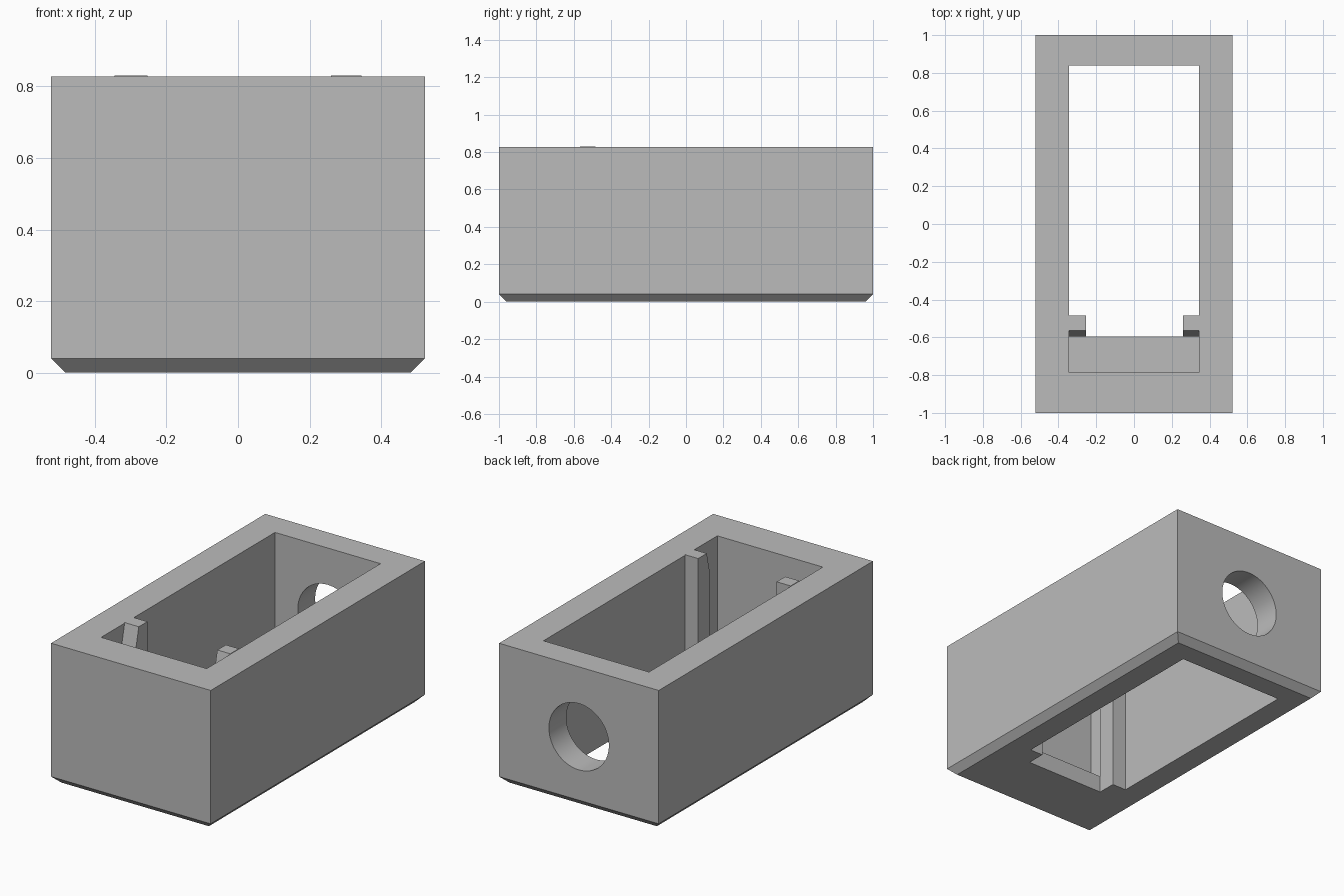
import bpy, bmesh, math

if "Cube" in bpy.data.objects:
    bpy.data.objects.remove(bpy.data.objects["Cube"], do_unlink=True)

HALF_X, HEIGHT, CHAMFER = 0.522, 0.828, 0.04
INNER_X = 0.345

grey = bpy.data.materials.new("plain_grey")
grey.use_nodes = True
grey.diffuse_color = (0.5, 0.5, 0.5, 1)
grey.node_tree.nodes["Principled BSDF"].inputs["Base Color"].default_value = (0.5, 0.5, 0.5, 1)


def make_object(name, bm):
    bmesh.ops.recalc_face_normals(bm, faces=bm.faces)
    mesh = bpy.data.meshes.new(name)
    bm.to_mesh(mesh)
    bm.free()
    mesh.materials.append(grey)
    obj = bpy.data.objects.new(name, mesh)
    bpy.context.collection.objects.link(obj)
    return obj


def prism(name, profile, x0, x1):
    """Extrude a (y, z) profile along x."""
    bm = bmesh.new()
    face = bm.faces.new([bm.verts.new((x0, y, z)) for y, z in profile])
    ext = bmesh.ops.extrude_face_region(bm, geom=[face])
    verts = [g for g in ext["geom"] if isinstance(g, bmesh.types.BMVert)]
    bmesh.ops.translate(bm, verts=verts, vec=(x1 - x0, 0, 0))
    return make_object(name, bm)


def cut(target, cutter):
    mod = target.modifiers.new("cut", 'BOOLEAN')
    mod.operation = 'DIFFERENCE'
    mod.solver = 'EXACT'
    mod.object = cutter
    bpy.context.view_layer.objects.active = target
    bpy.ops.object.modifier_apply(modifier=mod.name)
    bpy.data.objects.remove(cutter, do_unlink=True)


# Outer block with a chamfer around the bottom
housing = prism("housing", [(-1, 0), (1, 0), (1, HEIGHT), (-1, HEIGHT)], -HALF_X, HALF_X)
bm = bmesh.new()
bm.from_mesh(housing.data)
bottom = [e for e in bm.edges if all(v.co.z < 0.001 for v in e.verts)]
bmesh.ops.bevel(bm, geom=bottom, offset=CHAMFER, segments=1, affect='EDGES')
bm.to_mesh(housing.data)
bm.free()

# Through opening that leaves a low ledge inside the front wall
cut(housing, prism("cavity_cutter",
                   [(-0.785, 0.1), (-0.595, 0.1), (-0.595, -0.1),
                    (0.838, -0.1), (0.838, 1), (-0.785, 1)],
                   -INNER_X, INNER_X))

# Round hole in the back wall
bpy.ops.mesh.primitive_cylinder_add(vertices=64, radius=0.196, depth=0.4,
                                    location=(0, 0.95, 0.415),
                                    rotation=(math.pi / 2, 0, 0))
cut(housing, bpy.context.object)

# Upright ribs beside the ledge, tapered at the top towards the front
rib_profile = [(-0.485, 0), (-0.485, 0.831), (-0.565, 0.831),
               (-0.595, 0.7), (-0.595, 0)]
prism("right_rib", rib_profile, -INNER_X, -0.253)
prism("left_rib", rib_profile, 0.26, INNER_X)

# Smooth only the hole wall
bpy.ops.object.select_all(action='DESELECT')
housing.select_set(True)
bpy.context.view_layer.objects.active = housing
bpy.ops.object.shade_smooth_by_angle(angle=math.radians(30))
